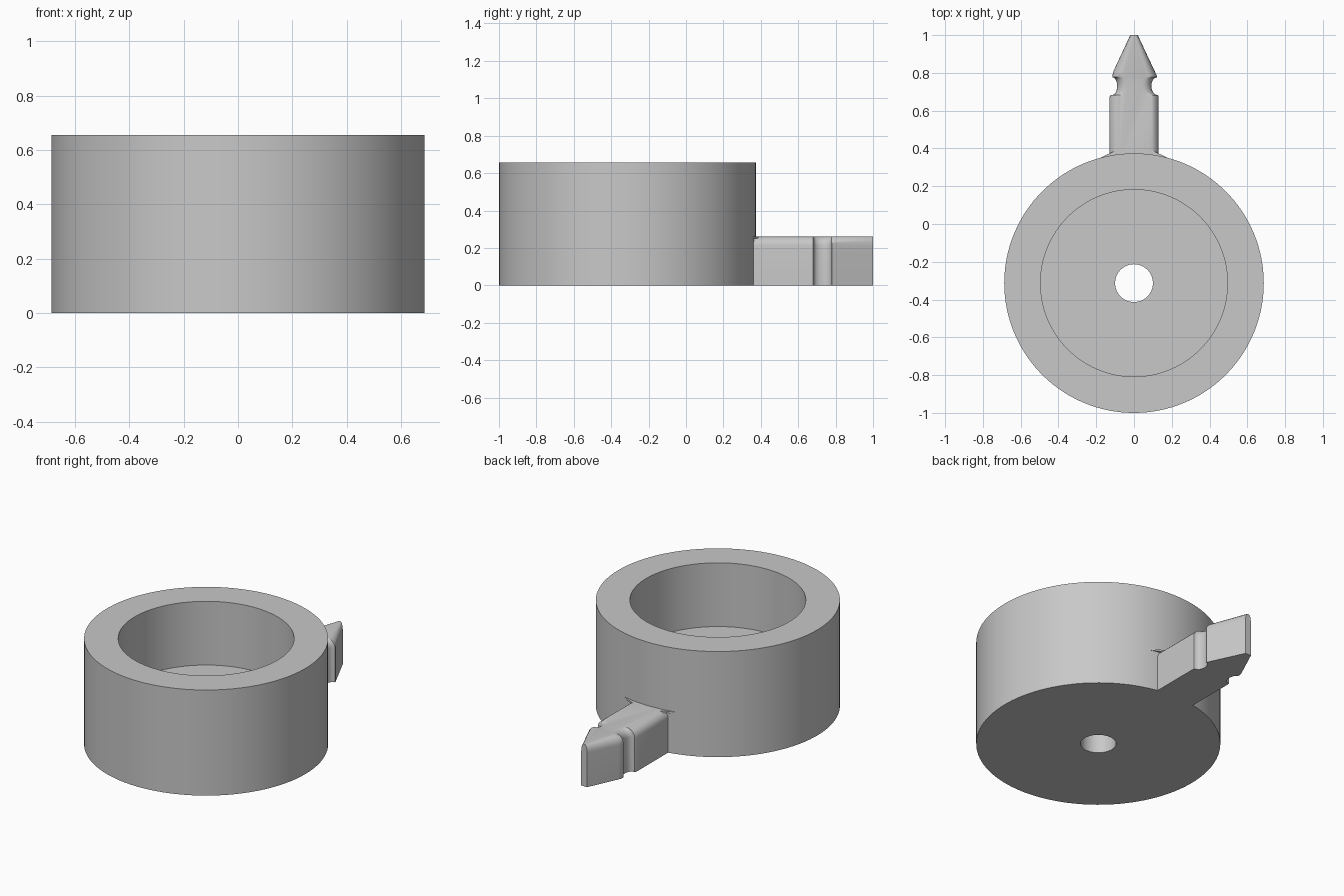
import bpy, bmesh, math

cube = bpy.data.objects.get("Cube")
if cube:
    bpy.data.objects.remove(cube, do_unlink=True)

grey = bpy.data.materials.new("plain grey")
grey.use_nodes = True
COLOUR = (0.58, 0.58, 0.58, 1)
grey.diffuse_color = COLOUR
grey.node_tree.nodes["Principled BSDF"].inputs["Base Color"].default_value = COLOUR

CENTRE_Y = -0.313
RADIUS = 0.687
ARM_TOP = 0.262


def finish(bm, name, angle=30):
    bmesh.ops.recalc_face_normals(bm, faces=bm.faces)
    mesh = bpy.data.meshes.new(name)
    bm.to_mesh(mesh)
    bm.free()
    obj = bpy.data.objects.new(name, mesh)
    bpy.context.collection.objects.link(obj)
    mesh.materials.append(grey)
    bpy.ops.object.select_all(action="DESELECT")
    obj.select_set(True)
    bpy.context.view_layer.objects.active = obj
    bpy.ops.object.shade_smooth_by_angle(angle=math.radians(angle))
    return obj


def skin(rings, bm, caps):
    """Join equal closed rings of points into a surface."""
    rows = [[bm.verts.new(p) for p in ring] for ring in rings]
    n = len(rows[0])
    pairs = list(zip(rows, rows[1:]))
    if not caps:
        pairs.append((rows[-1], rows[0]))
    for a, b in pairs:
        for i in range(n):
            j = (i + 1) % n
            bm.faces.new((a[i], a[j], b[j], b[i]))
    if caps:
        bm.faces.new(rows[0])
        bm.faces.new(rows[-1])


# Round cup with a thick wall, a recessed floor and a small through hole
SEGMENTS = 128
profile = [(0.1, 0), (RADIUS, 0), (RADIUS, 0.656), (0.495, 0.656), (0.495, 0.26), (0.1, 0.26)]
turns = [2 * math.pi * i / SEGMENTS for i in range(SEGMENTS)]
bm = bmesh.new()
skin([[(r * math.cos(t), CENTRE_Y + r * math.sin(t), z) for t in turns]
      for r, z in profile], bm, caps=False)
finish(bm, "round_cup")

# Pointed arm: half-width stations along y, with scooped notches behind the head
right_side = [(0.3, 0.13), (0.68, 0.13)]
left_side = [(0.3, 0.13), (0.67, 0.13), (0.682, 0.125)]
for k in range(9):
    a = math.pi * k / 8
    y = 0.73 - 0.047 * math.cos(a)
    right_side.append((y, 0.122 - 0.03 * math.sin(a)))
    left_side.append((y, 0.114 - 0.025 * math.sin(a)))
right_side += [(0.781, 0.123), (1.0, 0.02)]
left_side += [(0.8, 0.112), (0.815, 0.106), (1.0, 0.02)]

# Rounded upper edges come from rings that step inwards
FILLET = 0.05
levels = [(0, 0)]
for k in range(7):
    a = math.pi / 2 * k / 6
    levels.append((FILLET * (1 - math.cos(a)), ARM_TOP - FILLET * (1 - math.sin(a))))


def arm_ring(inset, z):
    def width(w):
        return w - inset * min(1, 0.8 * w / FILLET)
    ring = [(width(w), y, z) for y, w in right_side]
    return ring + [(-width(w), y, z) for y, w in reversed(left_side)]


bm = bmesh.new()
skin([arm_ring(inset, z) for inset, z in levels], bm, caps=True)
finish(bm, "pointed_arm", 35)

# Thin flare where the top of the arm meets the cup
flare = [(-0.22, 0.33), (-0.09, 0.393), (0.09, 0.393), (0.22, 0.33)]
bm = bmesh.new()
skin([[(x, y, z) for x, y in flare] for z in (ARM_TOP - 0.012, ARM_TOP - 0.001)], bm, caps=True)
finish(bm, "arm_root_flare")
